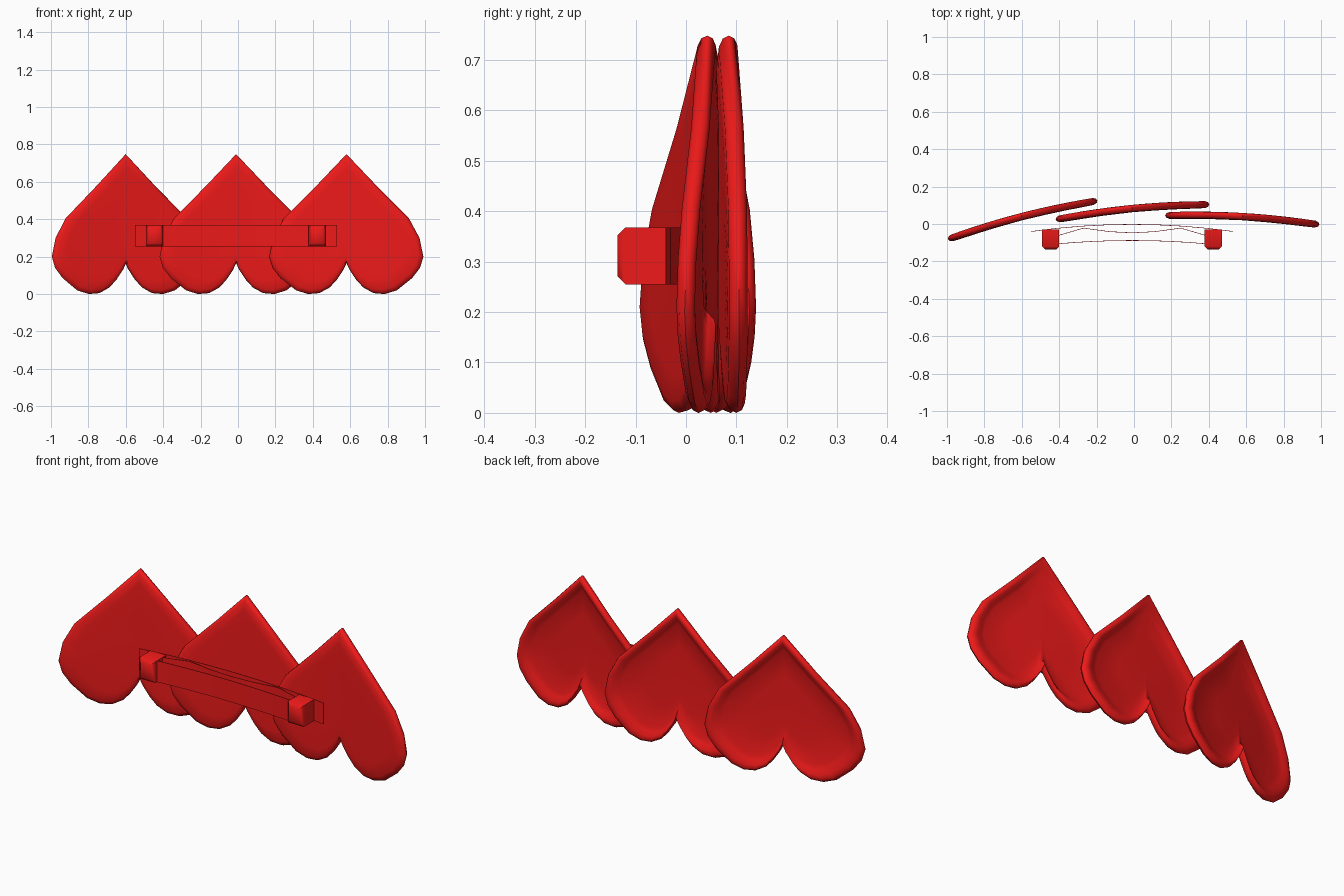
import bpy, bmesh, math
from mathutils import Matrix, Vector

if "Cube" in bpy.data.objects:
    bpy.data.objects.remove(bpy.data.objects["Cube"])

red = bpy.data.materials.new("red")
red.diffuse_color = (0.85, 0.01, 0.01, 1)
red.use_nodes = True
red.node_tree.nodes["Principled BSDF"].inputs["Base Color"].default_value = red.diffuse_color


def finish(name, bm, angle):
    bmesh.ops.recalc_face_normals(bm, faces=bm.faces)
    me = bpy.data.meshes.new(name)
    bm.to_mesh(me)
    bm.free()
    ob = bpy.data.objects.new(name, me)
    bpy.context.collection.objects.link(ob)
    me.materials.append(red)
    bpy.ops.object.select_all(action='DESELECT')
    ob.select_set(True)
    bpy.context.view_layer.objects.active = ob
    bpy.ops.object.shade_smooth_by_angle(angle=math.radians(angle))
    return ob


# Half outline of the upside-down heart, tip to notch (x, z)
half = [(0, .748), (.165, .575), (.335, .405), (.392, .30), (.413, .20), (.395, .14), (.352, .085),
        (.27, .02), (.205, 0), (.145, .005), (.09, .035), (.053, .075), (.016, .13), (0, .165)]
outline = half + [(-x, z) for x, z in half[-2:0:-1]]
# Cross-section from front centre, round the rim, into the back dish (scale, depth)
section = [(.45, -.020), (.80, -.020), (.94, -.018), (.985, -.010), (1, .002), (.985, .013),
           (.95, .019), (.90, .016), (.84, .004), (.78, -.004), (.45, -.008)]
MID = .37


def heart(name, x0, y0, degrees, sag=.02):
    bm = bmesh.new()

    def vert(x, y, z):
        return bm.verts.new((x, y - sag * (x / .41) ** 2, z))
    rings = [[vert(x * s, d, MID + (z - MID) * s) for x, z in outline] for s, d in section]
    n = len(outline)
    for a, b in zip(rings, rings[1:]):
        for i in range(n):
            j = (i + 1) % n
            bm.faces.new((a[i], a[j], b[j], b[i]))
    for ring, depth in ((rings[0], -.020), (rings[-1], -.008)):
        c = vert(0, depth, MID)
        for i in range(n):
            bm.faces.new((ring[i], ring[(i + 1) % n], c))
    bm.transform(Matrix.Translation((x0, y0, 0)) @ Matrix.Rotation(math.radians(degrees), 4, 'Z'))
    return finish(name, bm, 50)


heart("left_heart", -.60, .040, 14.5)
heart("middle_heart", -.01, .083, 5.6)
heart("right_heart", .58, .040, -3.4)

# Clip: thin metal strips
Z0, Z1 = .255, .368


def strip(name, path, t=.003):
    bm = bmesh.new()
    rows = [[bm.verts.new((x, y + dy, z)) for dy, z in
             ((-t / 2, Z0), (t / 2, Z0), (t / 2, Z1), (-t / 2, Z1))] for x, y in path]
    for a, b in zip(rows, rows[1:]):
        for i in range(4):
            j = (i + 1) % 4
            bm.faces.new((a[i], a[j], b[j], b[i]))
    bm.faces.new(rows[0])
    bm.faces.new(rows[-1])
    return finish(name, bm, 40)


def arc(x0, x1, y_mid, drop, n=8):
    us = [-1 + 2 * i / n for i in range(n + 1)]
    return [((x0 + x1) / 2 + u * (x1 - x0) / 2, y_mid - drop * u * u) for u in us]


strip("clip_base", arc(-.55, .53, -.002, .038))
strip("clip_arm", arc(-.42, .40, -.088, .019))
strip("clip_spring", [(-.42, -.066), (-.27, -.022), (-.13, -.041), (-.01, -.047),
                      (.11, -.041), (.25, -.022), (.40, -.066)])


# Clip: chamfered end blocks
def block(name, x0, x1):
    bm = bmesh.new()
    bmesh.ops.create_cube(bm, size=1)
    bm.transform(Matrix.Translation(((x0 + x1) / 2, -.083, (Z0 + Z1) / 2))
                 @ Matrix.Diagonal((x1 - x0, .106, Z1 - Z0, 1)))
    front = [e for e in bm.edges if all(v.co.y < -.1 for v in e.verts)]
    bmesh.ops.bevel(bm, geom=front, offset=.016, segments=1, affect='EDGES')
    return finish(name, bm, 50)


block("hinge_block", -.492, -.40)
block("catch_block", .378, .47)
